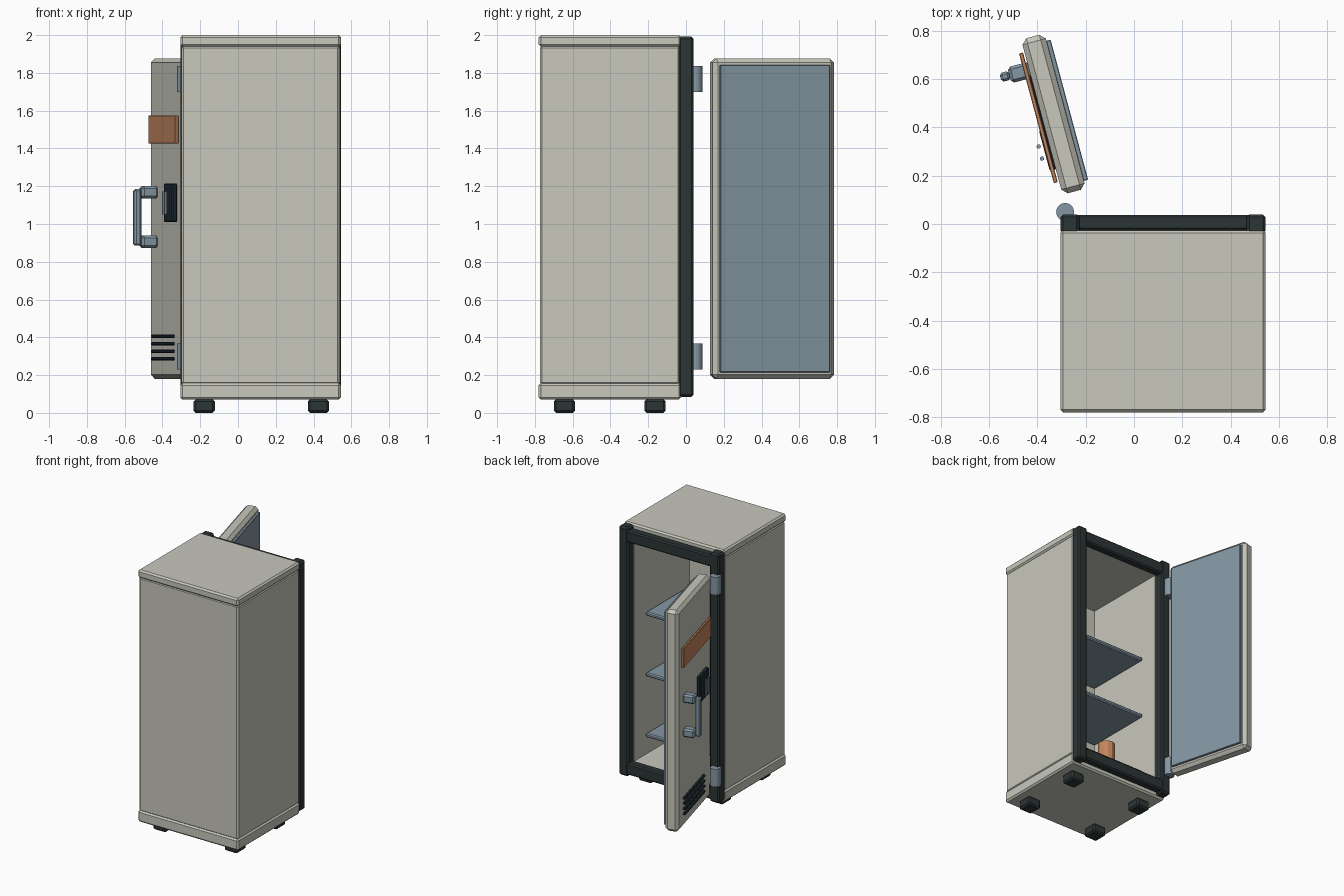
import bpy, bmesh
from math import radians
from mathutils import Matrix, Vector

if "Cube" in bpy.data.objects:
    bpy.data.objects.remove(bpy.data.objects["Cube"])


def material(name, r, g, b):
    m = bpy.data.materials.new(name)
    m.diffuse_color = (r, g, b, 1)
    m.use_nodes = True
    m.node_tree.nodes["Principled BSDF"].inputs["Base Color"].default_value = m.diffuse_color
    return m


CREAM = material("cream_paint", 0.58, 0.58, 0.51)
DARK = material("dark_rubber", 0.025, 0.035, 0.036)
NAVY = material("dark_slot", 0.013, 0.022, 0.032)
STEEL = material("blue_steel", 0.23, 0.31, 0.37)
COPPER = material("copper", 0.55, 0.24, 0.11)

# Door frame of reference: local x runs along the door, local y points outward
DOOR = Matrix.Translation((-0.333, 0.455, 0)) @ Matrix.Rotation(radians(105), 4, 'Z')
WORLD = Matrix.Identity(4)


def finish(name, bm, mat, space):
    me = bpy.data.meshes.new(name)
    bm.to_mesh(me)
    bm.free()
    ob = bpy.data.objects.new(name, me)
    me.materials.append(mat)
    ob.matrix_world = space
    bpy.context.collection.objects.link(ob)
    return ob


def box(name, x, y, z, mat, bevel=0.0, space=WORLD):
    """Chamfered box from (min, max) ranges."""
    bm = bmesh.new()
    bmesh.ops.create_cube(bm, size=1)
    for v in bm.verts:
        v.co = Vector([(r[0] + r[1]) / 2 + c * (r[1] - r[0]) for r, c in zip((x, y, z), v.co)])
    if bevel:
        bmesh.ops.bevel(bm, geom=bm.edges[:], offset=bevel, segments=1, affect='EDGES')
    return finish(name, bm, mat, space)


def rod(name, x, y, z, radius, mat, sides=12, smooth=False, space=WORLD):
    """Upright cylinder at x, y spanning the z range."""
    bm = bmesh.new()
    bmesh.ops.create_cone(bm, cap_ends=True, segments=sides, radius1=radius,
                          radius2=radius, depth=z[1] - z[0])
    bmesh.ops.translate(bm, verts=bm.verts, vec=(x, y, (z[0] + z[1]) / 2))
    if smooth:
        for f in bm.faces:
            f.smooth = len(f.verts) == 4
        for e in bm.edges:
            e.smooth = all(f.smooth for f in e.link_faces)
    return finish(name, bm, mat, space)


# Hollow cabinet shell
shell = box("cabinet_shell", (-0.30, 0.54), (-0.774, -0.03), (0.15, 1.945), CREAM, 0.012)
cap = box("top_cap", (-0.305, 0.545), (-0.78, -0.026), (1.938, 2.0), CREAM, 0.012)
base = box("base_plinth", (-0.305, 0.545), (-0.78, -0.026), (0.07, 0.158), CREAM, 0.012)
cutter = box("cavity_cutter", (-0.222, 0.462), (-0.70, 0.1), (0.18, 1.89), CREAM)
cutter.hide_render = True
mod = shell.modifiers.new("cavity", 'BOOLEAN')
mod.operation = 'DIFFERENCE'
mod.solver = 'EXACT'
mod.object = cutter
bpy.context.view_layer.objects.active = shell
bpy.ops.object.modifier_apply(modifier=mod.name)
bpy.data.objects.remove(cutter)

# Feet
for side, x in (("left", -0.235), ("right", 0.37)):
    for end, y in (("front", -0.70), ("back", -0.22)):
        box(f"{end}_{side}_foot", (x, x + 0.112), (y, y + 0.112), (0, 0.072), DARK, 0.012)

# Opening frame
for side, x in (("left", -0.305), ("right", 0.465)):
    box(f"frame_post_{side}", (x, x + 0.08), (-0.04, 0.04), (0.085, 1.992), DARK, 0.012)
for level, z in (("bottom", 0.10), ("top", 1.88)):
    box(f"frame_rail_{level}", (-0.25, 0.49), (-0.026, 0.038), (z, z + 0.09), DARK, 0.01)

# Hinges
for level, z in (("lower", 0.23), ("upper", 1.70)):
    rod(f"{level}_hinge", -0.285, 0.05, (z, z + 0.137), 0.037, STEEL, 20, True)

# Shelves and a canister on the lowest one
for i, z in enumerate((0.315, 0.78, 1.245)):
    box(f"shelf_{i + 1}", (-0.218, 0.458), (-0.695, -0.165), (z, z + 0.03), STEEL, 0.008)
rod("canister", -0.03, -0.34, (0.345, 0.565), 0.062, COPPER, 12)

# Door slab, inner lining and outer label strip
box("door", (-0.332, 0.332), (-0.05, 0.05), (0.18, 1.876), CREAM, 0.022, DOOR)
box("door_lining", (-0.30, 0.30), (-0.068, -0.048), (0.215, 1.842), STEEL, 0.003, DOOR)
box("door_plate", (-0.277, 0.279), (0.056, 0.073), (1.425, 1.575), COPPER, 0.003, DOOR)

# Handle
for level, z in (("lower", 0.873), ("upper", 1.135)):
    box(f"handle_bracket_{level}", (0.168, 0.236), (0.045, 0.135), (z, z + 0.065), STEEL, 0.012, DOOR)
box("handle_grip", (0.183, 0.221), (0.133, 0.173), (0.885, 1.185), STEEL, 0.01, DOOR)

# Latch
box("latch_plate", (-0.225, -0.05), (0.048, 0.076), (1.01, 1.215), NAVY, 0.006, DOOR)
for i, x in enumerate((-0.166, -0.114)):
    rod(f"latch_bar_{i + 1}", x, 0.094, (1.05, 1.172), 0.009, STEEL, 8, False, DOOR)

# Vent slats
for i in range(4):
    z = 0.277 + i * 0.04
    box(f"vent_slat_{i + 1}", (-0.175, 0.235), (0.048, 0.07), (z, z + 0.018), NAVY, 0.005, DOOR)
